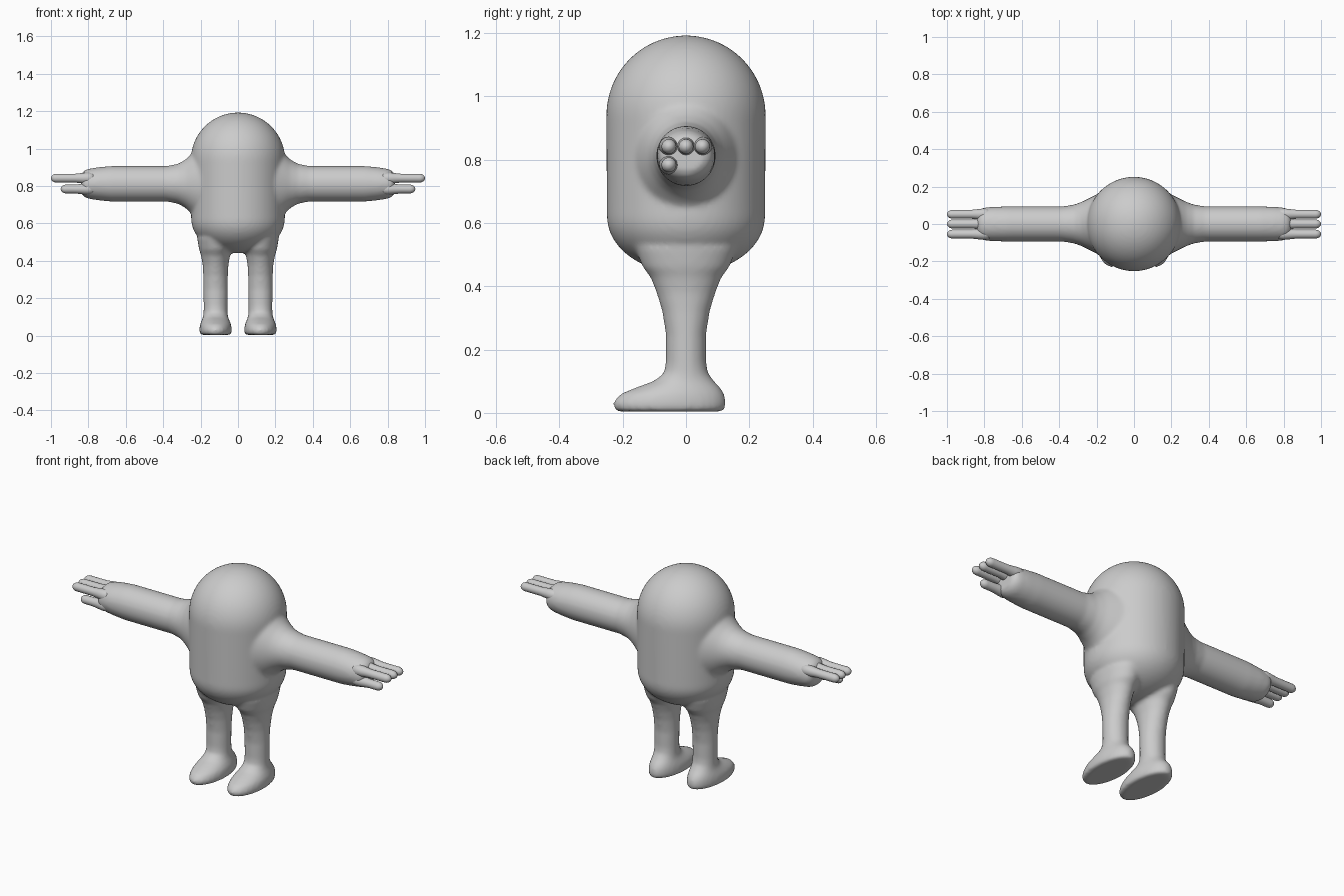
import bpy, bmesh, math
from mathutils import Vector

cube = bpy.data.objects.get("Cube")
if cube:
    bpy.data.objects.remove(cube, do_unlink=True)

grey = bpy.data.materials.new("soft grey")
grey.use_nodes = True
grey.diffuse_color = (0.6, 0.6, 0.6, 1)
grey.node_tree.nodes["Principled BSDF"].inputs["Base Color"].default_value = (0.6, 0.6, 0.6, 1)


def loft(bm, rings, u, v, segments=40):
    """Skin closed ellipses: each ring is (centre, radius along u, radius along v)."""
    u, v = Vector(u), Vector(v)
    loops = []
    for centre, ru, rv in rings:
        angles = [math.tau * i / segments for i in range(segments)]
        loops.append([bm.verts.new(Vector(centre) + u * ru * math.cos(a) + v * rv * math.sin(a))
                      for a in angles])
    for a, b in zip(loops, loops[1:]):
        for i in range(segments):
            j = (i + 1) % segments
            bm.faces.new((a[i], a[j], b[j], b[i]))
    bm.faces.new(loops[0])
    bm.faces.new(loops[-1])


def make_object(name, bm):
    bmesh.ops.recalc_face_normals(bm, faces=bm.faces)
    for face in bm.faces:
        face.smooth = True
    mesh = bpy.data.meshes.new(name)
    bm.to_mesh(mesh)
    bm.free()
    mesh.materials.append(grey)
    obj = bpy.data.objects.new(name, mesh)
    bpy.context.collection.objects.link(obj)
    return obj


X, Y, Z = (1, 0, 0), (0, 1, 0), (0, 0, 1)
ARM_Z, LEG_X = 0.812, 0.12

# Rounded torso: flattened lower bowl, straight sides, domed top
bm = bmesh.new()
profile = []
for i in range(1, 13):
    a = math.pi / 2 * i / 12
    profile.append((0.25 * math.sin(a), 0.62 - 0.18 * math.cos(a)))
for i in range(16):
    a = math.pi / 2 * i / 16
    profile.append((0.252 * math.cos(a), 0.94 + 0.253 * math.sin(a)))
profile.append((0.008, 1.193))
loft(bm, [((0, 0, z), r, r) for r, z in profile], X, Y, 64)

# Arm rings: distance out, half depth, half height
arm = [(0.10, 0.20, 0.24), (0.20, 0.158, 0.20), (0.24, 0.138, 0.168), (0.28, 0.118, 0.13),
       (0.32, 0.104, 0.107), (0.38, 0.094, 0.095), (0.55, 0.094, 0.095), (0.68, 0.094, 0.095),
       (0.75, 0.092, 0.088), (0.80, 0.088, 0.08), (0.825, 0.08, 0.069), (0.84, 0.06, 0.05)]
# Leg and foot rings: height, centre y, half width, half length
leg = [(0.004, -0.052, 0.080, 0.168), (0.015, -0.052, 0.086, 0.177), (0.035, -0.052, 0.087, 0.179),
       (0.06, -0.043, 0.083, 0.164), (0.08, -0.025, 0.075, 0.134), (0.10, -0.007, 0.067, 0.096),
       (0.125, 0, 0.064, 0.070), (0.16, 0, 0.064, 0.064), (0.25, 0, 0.065, 0.064),
       (0.32, 0, 0.066, 0.075), (0.38, 0, 0.069, 0.093), (0.43, 0, 0.078, 0.113),
       (0.46, 0, 0.088, 0.137), (0.52, 0, 0.098, 0.16)]
for side in (1, -1):
    loft(bm, [((side * x, 0, ARM_Z), ry, rz) for x, ry, rz in arm], Y, Z)
    loft(bm, [((side * LEG_X, y, z), rx, ry) for z, y, rx, ry in leg], X, Y)

# Fuse torso, arms and legs into one softly blended skin
body = make_object("body", bm)
remesh = body.modifiers.new("fuse", "REMESH")
remesh.mode = "VOXEL"
remesh.voxel_size = 0.01
remesh.use_smooth_shade = True
blend = body.modifiers.new("blend", "SMOOTH")
blend.factor = 0.5
blend.iterations = 8

# Three fingers and a lower thumb on each hand
for side, label in ((1, "left"), (-1, "right")):
    for name, y, z, tip in (("front_finger", -0.054, 0.842, 1.0), ("middle_finger", 0, 0.842, 1.0),
                            ("back_finger", 0.052, 0.842, 1.0), ("thumb", -0.054, 0.784, 0.948)):
        bm = bmesh.new()
        rings = [(0.76, 0.024), (0.80, 0.031), (0.83, 0.028), (0.87, 0.0235), (tip - 0.03, 0.0235)]
        for i in range(1, 7):
            a = math.pi / 2 * i / 6.2
            rings.append((tip - 0.03 + 0.03 * math.sin(a), 0.0235 * math.cos(a)))
        loft(bm, [((side * x, y, z), r, r) for x, r in rings], Y, Z, 20)
        make_object(label + "_" + name, bm)
